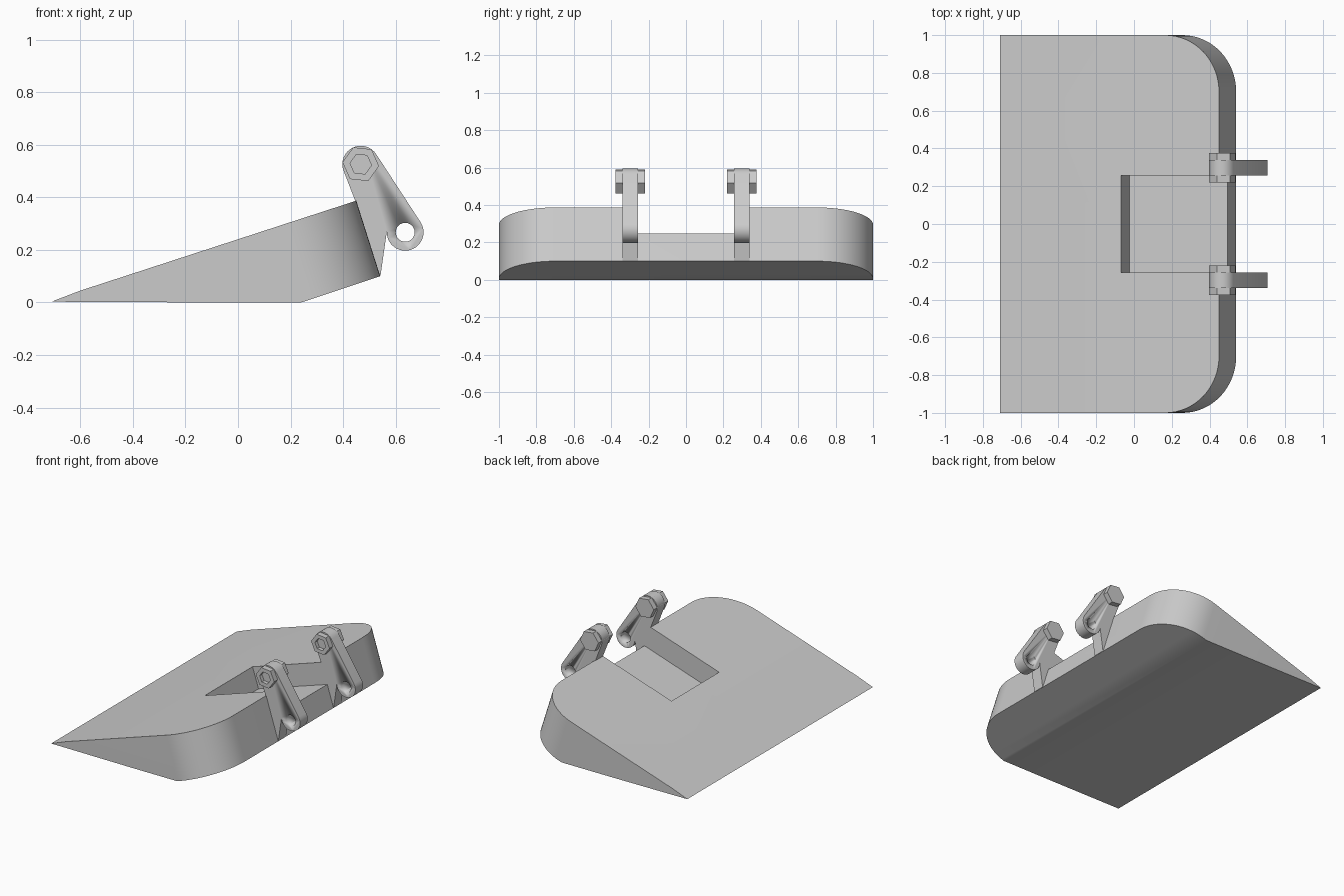
import bpy, bmesh, math
from mathutils import Vector

if "Cube" in bpy.data.objects:
    bpy.data.objects.remove(bpy.data.objects["Cube"])


def prism(name, pts, y0, y1, edit=None):
    """Extrude an (x, z) outline from y0 to y1."""
    bm = bmesh.new()
    a = [bm.verts.new((x, y0, z)) for x, z in pts]
    b = [bm.verts.new((x, y1, z)) for x, z in pts]
    bm.faces.new(a)
    bm.faces.new(b[::-1])
    n = len(pts)
    for i in range(n):
        j = (i + 1) % n
        bm.faces.new((a[i], b[i], b[j], a[j]))
    bmesh.ops.recalc_face_normals(bm, faces=bm.faces)
    if edit:
        edit(bm)
    me = bpy.data.meshes.new(name)
    bm.to_mesh(me)
    bm.free()
    ob = bpy.data.objects.new(name, me)
    bpy.context.collection.objects.link(ob)
    return ob


def arc(cx, cz, r, a0, a1, n):
    """Points on an arc in the xz plane, angles in degrees."""
    angles = [math.radians(a0 + (a1 - a0) * i / n) for i in range(n + 1)]
    return [(cx + r * math.cos(t), cz + r * math.sin(t)) for t in angles]


def cut(ob, cutter):
    m = ob.modifiers.new("cut", "BOOLEAN")
    m.operation = "DIFFERENCE"
    m.solver = "EXACT"
    m.object = cutter
    cutter.hide_render = True
    cutter.hide_set(True)


def smooth(ob):
    bpy.ops.object.select_all(action="DESELECT")
    ob.select_set(True)
    bpy.context.view_layer.objects.active = ob
    bpy.ops.object.shade_smooth_by_angle(angle=math.radians(30))


# Wedge body with two rounded back corners
def round_corners(bm):
    edges = [e for e in bm.edges
             if abs(e.verts[0].co.y - e.verts[1].co.y) < 1e-5
             and all(v.co.x > 0.4 for v in e.verts)]
    bmesh.ops.bevel(bm, geom=edges, offset=0.3, segments=16, profile=0.5,
                    affect="EDGES", clamp_overlap=False)


body = prism("wedge_body",
             [(-0.71, 0.003), (-0.6, 0.045), (0.45, 0.387),
              (0.541, 0.10), (0.24, 0.0), (-0.1, 0.0)],
             -1, 1, round_corners)
smooth(body)

# Tilted pocket open at the back
tilt = math.radians(18)
u = Vector((math.cos(tilt), math.sin(tilt)))
v = Vector((-math.sin(tilt), math.cos(tilt)))
p = Vector((-0.025, 0.079))
pocket = prism("pocket_cutter",
               [tuple(q) for q in (p, p + 0.8 * u, p + 0.8 * u + 0.4 * v, p + 0.4 * v)],
               -0.257, 0.257)
cut(body, pocket)

TOP, LOW = (0.467, 0.526), (0.636, 0.267)
outline = (arc(*LOW, 0.07, 178, 393, 20) + arc(*TOP, 0.07, 33, 200, 16)
           + [(0.447, 0.384), (0.537, 0.102), (0.542, 0.102)])


# Hexagonal recess in the bolt's front face
def socket(bm):
    face = min(bm.faces, key=lambda f: f.calc_center_median().y)
    bmesh.ops.inset_region(bm, faces=[face], thickness=0.029)
    new = bmesh.ops.extrude_discrete_faces(bm, faces=[face])["faces"][0]
    bmesh.ops.translate(bm, verts=new.verts, vec=(0, 0.025, 0))


# Hinge brackets, each with a pin hole and a hexagonal bolt
for side, y in (("left", -0.298), ("right", 0.298)):
    bracket = prism(side + "_hinge_bracket", outline, y - 0.041, y + 0.041)
    smooth(bracket)
    hole = prism(side + "_hole_cutter", arc(*LOW, 0.036, 0, 345, 23), y - 0.1, y + 0.1)
    smooth(hole)
    cut(bracket, hole)
    prism(side + "_bolt", arc(*TOP, 0.07, -6, 294, 5), y - 0.078, y + 0.078, socket)
